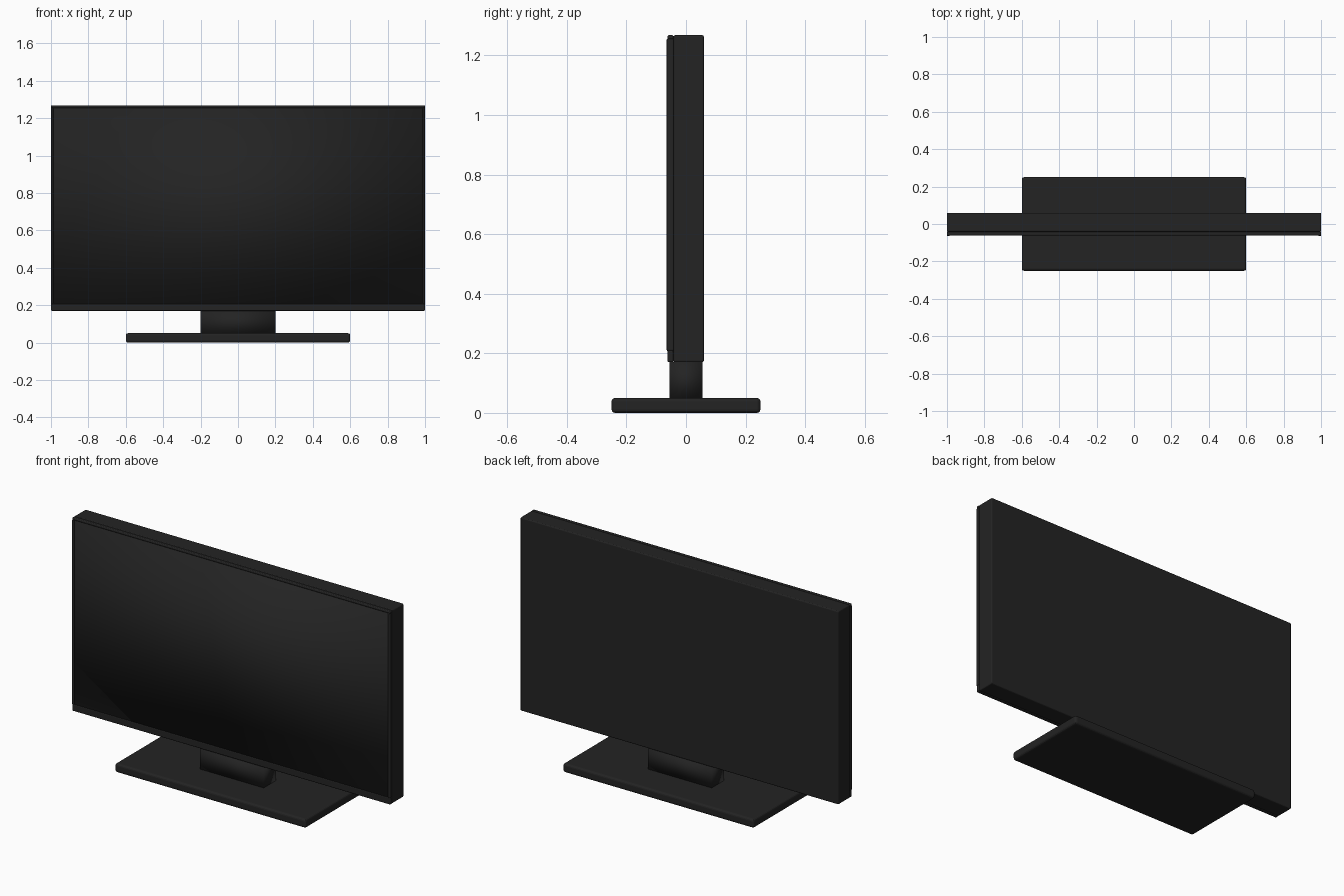
import bpy
import bmesh
from mathutils import Vector

cube = bpy.data.objects.get("Cube")
if cube:
    bpy.data.objects.remove(cube, do_unlink=True)

# Single dark plastic colour
plastic = bpy.data.materials.new("black_plastic")
plastic.use_nodes = True
colour = (0.017, 0.017, 0.017, 1)
plastic.diffuse_color = colour
bsdf = plastic.node_tree.nodes["Principled BSDF"]
bsdf.inputs["Base Color"].default_value = colour
bsdf.inputs["Roughness"].default_value = 0.6


def box(name, low, high, bevel=0.0, smooth=False):
    """Box between two corners, with optional rounded edges."""
    low, high = Vector(low), Vector(high)
    bm = bmesh.new()
    bmesh.ops.create_cube(bm, size=1)
    bmesh.ops.scale(bm, vec=high - low, verts=bm.verts)
    bmesh.ops.translate(bm, vec=(low + high) / 2, verts=bm.verts)
    for face in bm.faces:
        face.smooth = smooth
    mesh = bpy.data.meshes.new(name)
    bm.to_mesh(mesh)
    bm.free()
    mesh.materials.append(plastic)
    obj = bpy.data.objects.new(name, mesh)
    bpy.context.collection.objects.link(obj)
    if bevel:
        mod = obj.modifiers.new("rounded_edges", "BEVEL")
        mod.width = bevel
        mod.segments = 3
    return obj


bottom, top = 0.17, 1.268
seam, trim_front = -0.042, -0.062

# Stand: wide foot plate and short neck
box("stand_base", (-0.6, -0.25, 0), (0.6, 0.25, 0.05), bevel=0.012)
box("stand_neck", (-0.2, -0.055, 0.045), (0.2, 0.055, bottom), smooth=True)

# Display housing and screen panel
box("rear_housing", (-1, seam, bottom), (1, 0.06, top), bevel=0.006)
box("screen", (-0.993, -0.06, 0.2), (0.993, -0.038, 1.26), smooth=True)

# Thin front trim around the screen, deeper along the bottom
box("bottom_trim", (-1, trim_front, bottom), (1, seam, 0.21), bevel=0.005)
box("top_trim", (-1, trim_front, 1.254), (1, seam, top), bevel=0.005)
for side, sign in (("left", 1), ("right", -1)):
    inner, outer = sign * 0.986, sign * 1.0
    box(side + "_trim", (min(inner, outer), -0.065, 0.208),
        (max(inner, outer), seam, 1.256), bevel=0.004)
